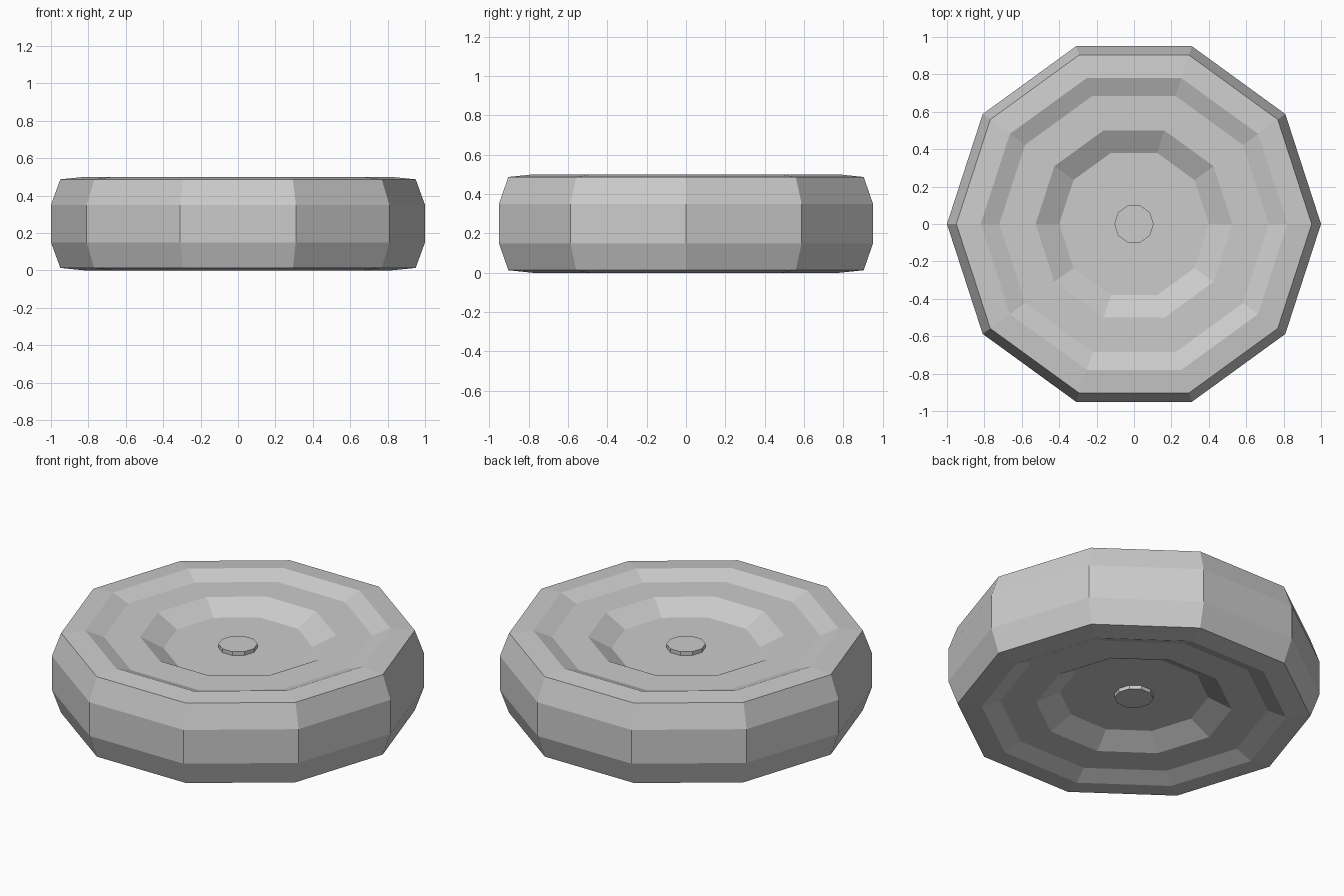
import bpy, bmesh
from math import cos, sin, tau

if "Cube" in bpy.data.objects:
    bpy.data.objects.remove(bpy.data.objects["Cube"])

SIDES = 10
MID = 0.25


def lathe(name, half):
    """Revolve a half profile (radius, height above mid-plane), mirrored below."""
    profile = half + [(r, -h) for r, h in reversed(half)]
    bm = bmesh.new()
    rings = [[bm.verts.new((r * cos(tau * i / SIDES), r * sin(tau * i / SIDES), MID + h))
              for i in range(SIDES)] for r, h in profile]
    for a, b in zip(rings, rings[1:]):
        for i in range(SIDES):
            j = (i + 1) % SIDES
            bm.faces.new((a[i], b[i], b[j], a[j]))
    bm.faces.new(rings[0])
    bm.faces.new(rings[-1][::-1])
    bmesh.ops.recalc_face_normals(bm, faces=bm.faces)
    mesh = bpy.data.meshes.new(name)
    bm.to_mesh(mesh)
    bm.free()
    obj = bpy.data.objects.new(name, mesh)
    bpy.context.collection.objects.link(obj)
    return obj


# Tyre and stepped dish, from the centre floor out to the tread
lathe("wheel", [(0.40, 0.143), (0.526, 0.211), (0.72, 0.211),
                (0.82, 0.25), (0.95, 0.237), (1.0, 0.10)])

# Small hub standing proud of the dish on both faces
lathe("hub", [(0.105, 0.165)])
